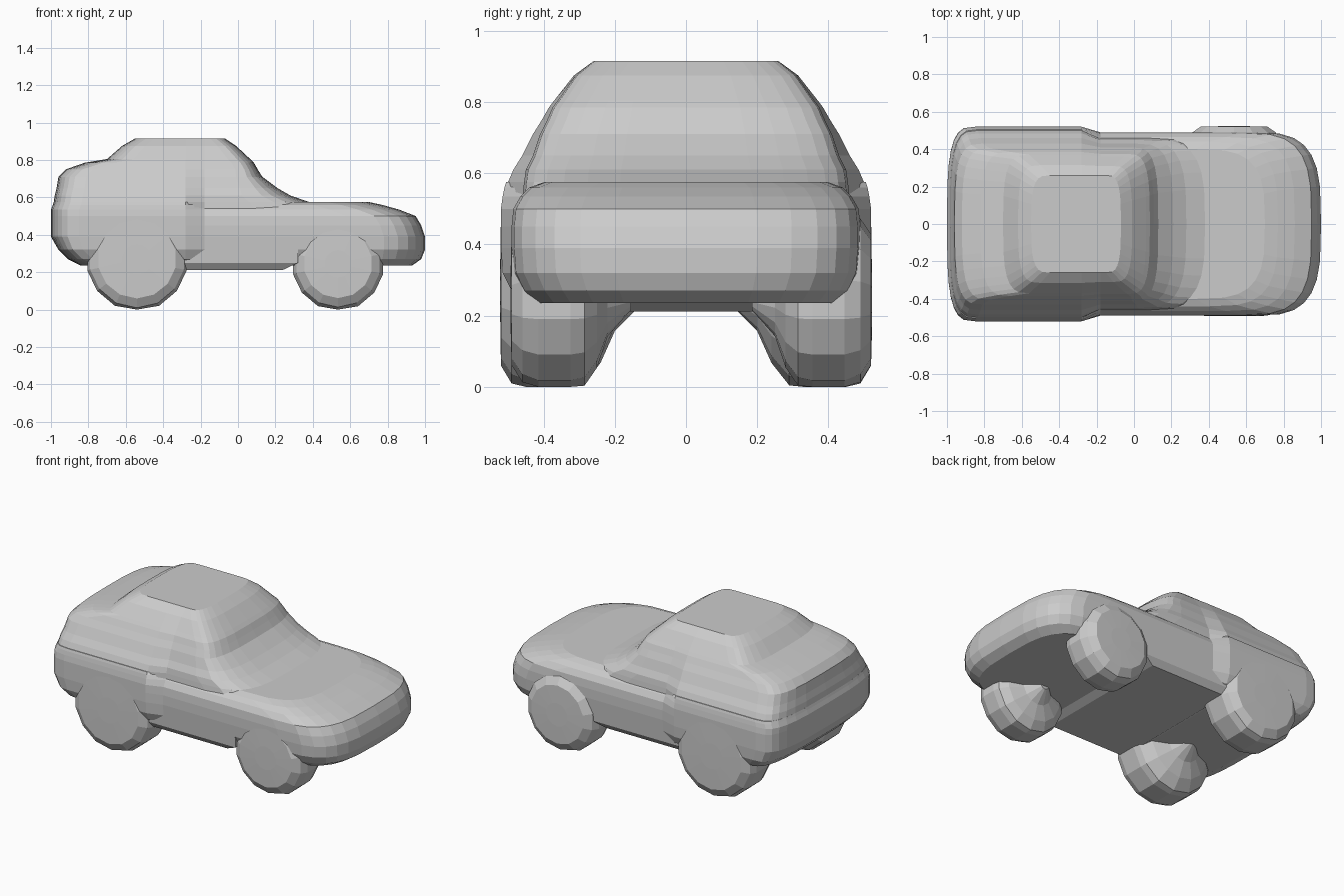
import bpy, math

if "Cube" in bpy.data.objects:
    bpy.data.objects.remove(bpy.data.objects["Cube"])


def mesh_object(name, verts, faces):
    mesh = bpy.data.meshes.new(name)
    mesh.from_pydata(verts, [], faces)
    mesh.update()
    obj = bpy.data.objects.new(name, mesh)
    bpy.context.collection.objects.link(obj)
    return obj


def loft(name, rings):
    n = len(rings[0])
    verts = [p for r in rings for p in r]
    faces = [(k * n + i, k * n + (i + 1) % n, (k + 1) * n + (i + 1) % n, (k + 1) * n + i)
             for k in range(len(rings) - 1) for i in range(n)]
    faces.append(tuple(reversed(range(n))))
    faces.append(tuple(range((len(rings) - 1) * n, len(rings) * n)))
    return mesh_object(name, verts, faces)


def plan_ring(z, x0, x1, w_front, w_rear, r_front, r_rear, steps=7):
    """Closed outline at height z with rounded nose and tail."""
    half = []
    for i in range(steps + 1):
        a = math.pi / 2 * i / steps
        c, s = max(math.cos(a), 0) ** 0.6, math.sin(a) ** 0.6
        half.append((x1 - r_front + r_front * c, w_front * s))
    # step from the narrow doors to the wide rear haunch
    half += [(-0.18, w_front), (-0.28, w_rear)]
    for i in range(steps, -1, -1):
        a = math.pi / 2 * i / steps
        c, s = max(math.cos(a), 0) ** 0.6, math.sin(a) ** 0.6
        half.append((x0 + r_rear - r_rear * c, w_rear * s))
    mirrored = [(x, -y) for x, y in half[-2:0:-1]]
    return [(x, y, z) for x, y in half + mirrored]


# Lower body with bonnet: z, tail x, nose x, front width, rear width, radii
body_layers = [
    (0.235, -0.84, 0.93, 0.43, 0.43, 0.35, 0.15),
    (0.27, -0.91, 0.98, 0.46, 0.49, 0.35, 0.13),
    (0.32, -0.96, 1.00, 0.485, 0.515, 0.37, 0.13),
    (0.39, -1.00, 1.00, 0.49, 0.52, 0.37, 0.15),
    (0.45, -1.00, 0.98, 0.49, 0.52, 0.37, 0.15),
    (0.50, -1.00, 0.95, 0.485, 0.52, 0.37, 0.15),
    (0.535, -1.00, 0.86, 0.465, 0.515, 0.37, 0.15),
    (0.56, -0.99, 0.77, 0.44, 0.51, 0.37, 0.15),
    (0.575, -0.985, 0.70, 0.40, 0.505, 0.37, 0.15),
]
loft("body", [plan_ring(*l) for l in body_layers])

# Cabin with sloping windscreen, rear deck and roof
cabin_layers = [
    (0.53, -0.99, 0.44, 0.46, 0.50, 0.34, 0.15),
    (0.575, -0.985, 0.38, 0.455, 0.50, 0.32, 0.15),
    (0.61, -0.98, 0.28, 0.45, 0.485, 0.26, 0.15),
    (0.65, -0.97, 0.21, 0.43, 0.46, 0.20, 0.15),
    (0.71, -0.96, 0.13, 0.41, 0.43, 0.14, 0.15),
    (0.75, -0.92, 0.105, 0.39, 0.405, 0.12, 0.15),
    (0.785, -0.82, 0.085, 0.375, 0.385, 0.12, 0.16),
    (0.805, -0.70, 0.065, 0.36, 0.37, 0.12, 0.14),
    (0.875, -0.62, -0.01, 0.31, 0.315, 0.10, 0.12),
    (0.915, -0.55, -0.07, 0.26, 0.26, 0.08, 0.10),
]
loft("cabin", [plan_ring(*l) for l in cabin_layers])

# Floor pan between the wheels
floor = [[(x, y, z) for x, y in ((x0, -w), (x1, -w), (x1, w), (x0, w))]
         for z, x0, x1, w in ((0.212, -0.30, 0.24, 0.45), (0.25, -0.36, 0.32, 0.48),
                              (0.32, -0.36, 0.32, 0.485))]
loft("floor_pan", floor)


# Wheels merged into blunt rounded blobs
def wheel(name, x, radius, profile, side, shift=0.0, sides=14):
    rings = []
    for y, r in profile:
        rings.append([(x + r * math.cos(t), side * y + shift, radius + r * math.sin(t))
                      for t in (2 * math.pi * (i + 0.5) / sides for i in range(sides))])
    if side > 0:
        rings.reverse()
    return loft(name, rings)


def scaled(radius, shape):
    k = radius / math.cos(math.pi / 14)
    return [(y, f * radius) for y, f in shape]


front_shape = [(0.17, 0.12), (0.235, 0.42), (0.265, 0.78), (0.30, 0.97), (0.34, 1.01),
               (0.43, 1.01), (0.475, 0.93), (0.505, 0.75), (0.508, 0.3)]
rear_shape = [(0.12, 0.12), (0.20, 0.42), (0.24, 0.75), (0.29, 0.97), (0.33, 1.01),
              (0.45, 1.01), (0.49, 0.95), (0.52, 0.78), (0.522, 0.3)]
for side, label in ((-1, "near"), (1, "far")):
    wheel(label + "_front_wheel", 0.535, 0.245, scaled(0.245, front_shape), side, 0.015)
    wheel(label + "_rear_wheel", -0.54, 0.27, scaled(0.27, rear_shape), side)

# Sit exactly on the ground and make face directions consistent
import bmesh
for obj in bpy.data.objects:
    bm = bmesh.new()
    bm.from_mesh(obj.data)
    bmesh.ops.remove_doubles(bm, verts=bm.verts, dist=0.0005)
    for v in bm.verts:
        v.co.z = max(v.co.z, 0.004)
        v.co.z -= 0.004 if v.co.z < 0.05 else 0
    bmesh.ops.recalc_face_normals(bm, faces=bm.faces)
    bm.to_mesh(obj.data)
    bm.free()
